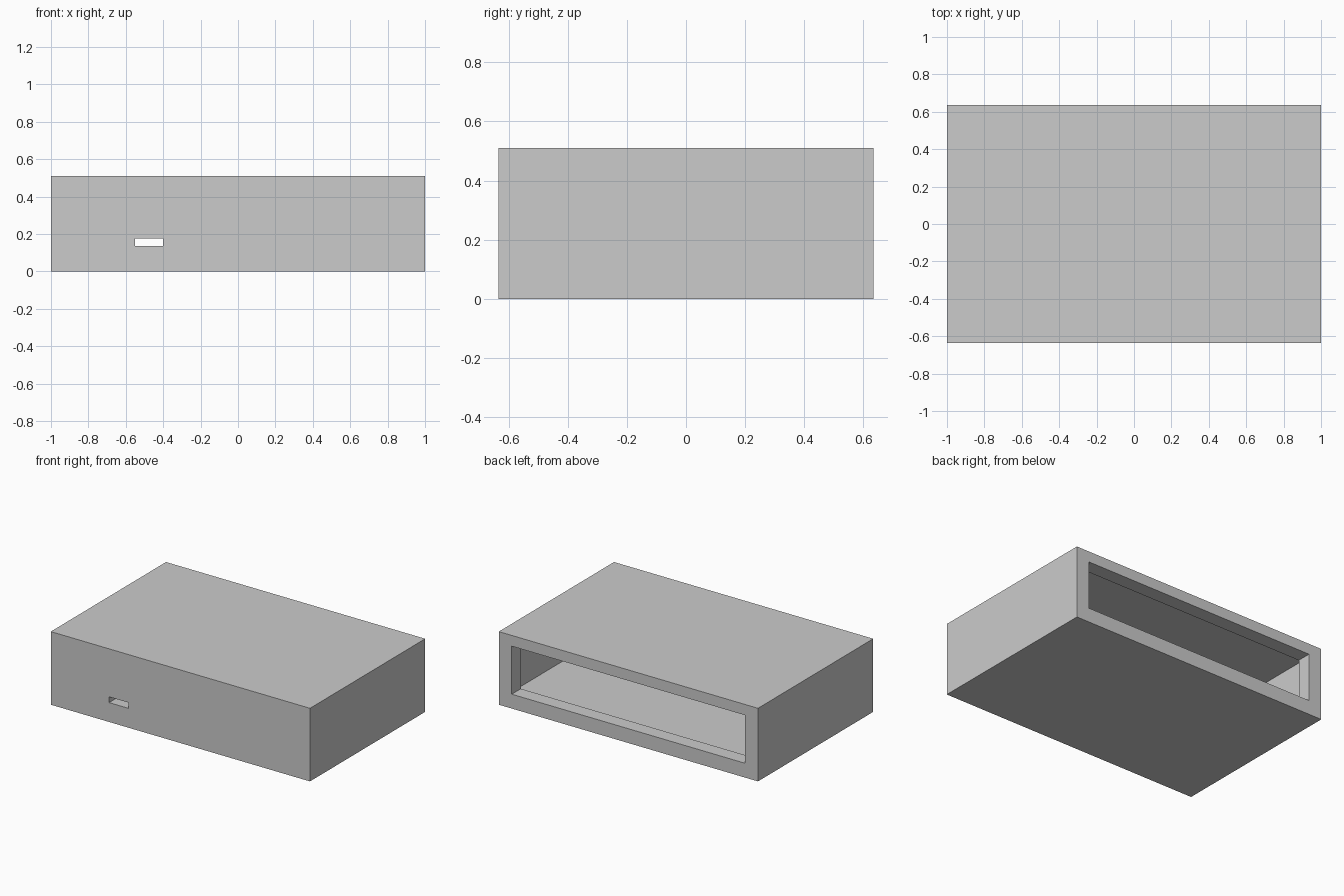
import bpy

# Remove the default cube
cube = bpy.data.objects.get("Cube")
if cube:
    bpy.data.objects.remove(cube, do_unlink=True)

W, D, H = 2.0, 1.27, 0.51      # outer size
BACK, FRONT = D / 2, -D / 2
WALL = 0.1                     # front wall and rear lip depth

grey = bpy.data.materials.new("light grey")
grey.use_nodes = True
colour = (0.6, 0.6, 0.6, 1)
grey.diffuse_color = colour
grey.node_tree.nodes["Principled BSDF"].inputs["Base Color"].default_value = colour


def box(name, x, y, z):
    """Box spanning the given (min, max) range on each axis."""
    spans = (x, y, z)
    bpy.ops.mesh.primitive_cube_add(size=1, location=[(a + b) / 2 for a, b in spans])
    ob = bpy.context.object
    ob.name = name
    ob.scale = [b - a for a, b in spans]
    bpy.ops.object.transform_apply(location=True, scale=True)
    ob.data.materials.append(grey)
    return ob


def cut(target, cutter):
    """Subtract a box from the target and discard it."""
    mod = target.modifiers.new("cut", "BOOLEAN")
    mod.operation = "DIFFERENCE"
    mod.solver = "EXACT"
    mod.object = cutter
    bpy.context.view_layer.objects.active = target
    bpy.ops.object.modifier_apply(modifier=mod.name)
    bpy.data.objects.remove(cutter, do_unlink=True)


# Outer housing
housing = box("housing", (-W / 2, W / 2), (FRONT, BACK), (0, H))

# Inner cavity, slightly larger than the rear opening
cut(housing, box("cavity_cutter", (-0.95, 0.95), (FRONT + WALL, BACK - WALL), (0.075, 0.46)))

# Rear opening, leaving a lip around the cavity
cut(housing, box("opening_cutter", (-0.9, 0.9), (BACK - WALL - 0.05, BACK + 0.1), (0.1, 0.435)))

# Small slot through the front wall
cut(housing, box("slot_cutter", (-0.55, -0.4), (FRONT - 0.1, FRONT + WALL + 0.05), (0.135, 0.175)))
